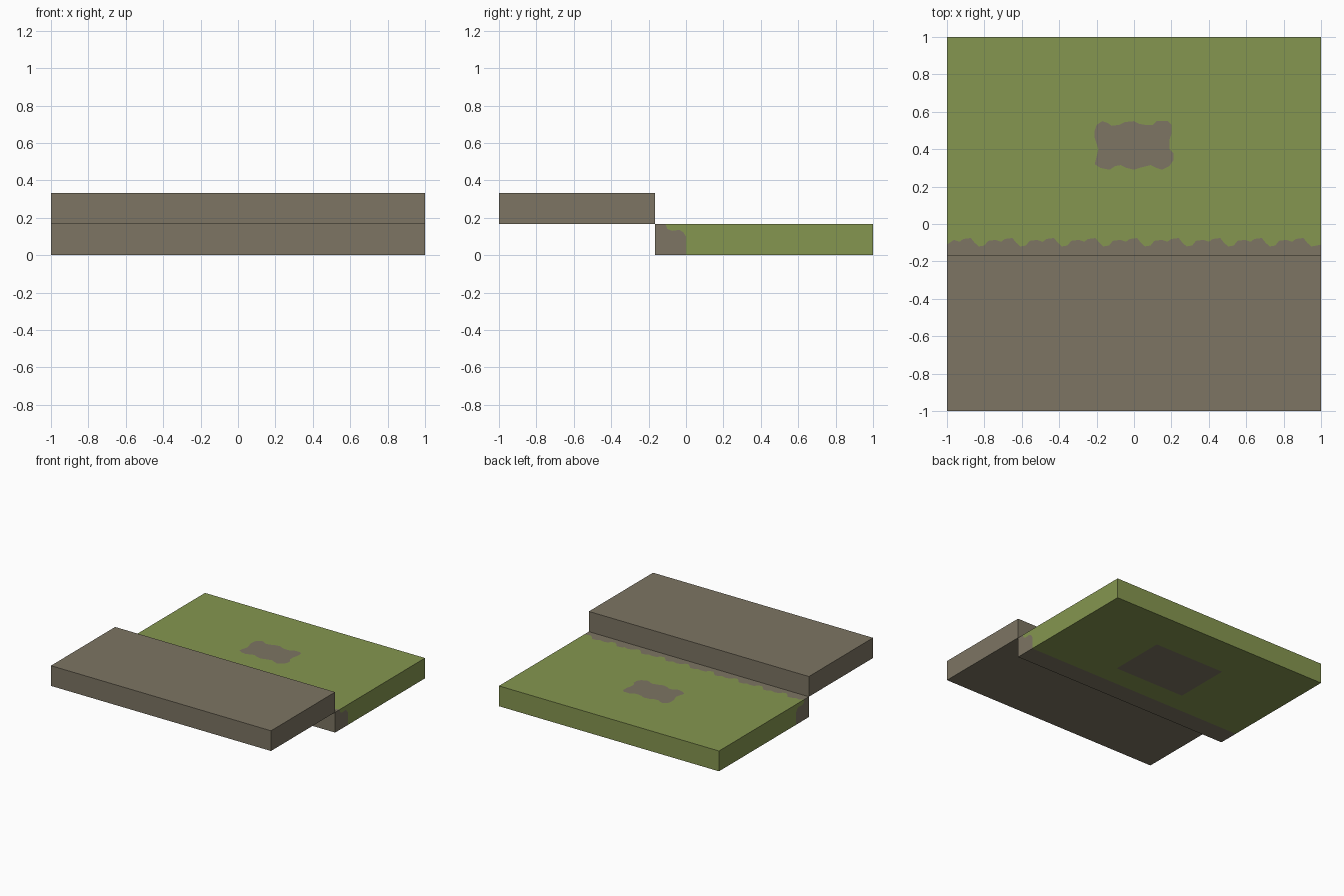
import bpy, bmesh
from mathutils import Vector
from mathutils.geometry import tessellate_polygon

if "Cube" in bpy.data.objects:
    bpy.data.objects.remove(bpy.data.objects["Cube"])


def material(name, colour):
    m = bpy.data.materials.new(name)
    m.diffuse_color = (*colour, 1)
    m.use_nodes = True
    m.node_tree.nodes["Principled BSDF"].inputs["Base Color"].default_value = m.diffuse_color
    return m


grass = material("grass_green", (0.235, 0.305, 0.08))
stone = material("stone_brown", (0.205, 0.178, 0.125))
GRASS, STONE = 0, 1

STEP_Y, MID_Z, TOP_Z, EDGE_Y = -0.167, 0.167, 0.333, -0.11


def finish(name, bm, mats):
    bmesh.ops.remove_doubles(bm, verts=bm.verts, dist=1e-5)
    mesh = bpy.data.meshes.new(name)
    bm.to_mesh(mesh)
    bm.free()
    for m in mats:
        mesh.materials.append(m)
    obj = bpy.data.objects.new(name, mesh)
    bpy.context.collection.objects.link(obj)
    return obj


def panel(bm, loops, place, normal, mat):
    """Flat coloured panel: outer loop plus optional holes."""
    flat = [p for loop in loops for p in loop]
    verts = [bm.verts.new(place(*p)) for p in flat]
    tris = tessellate_polygon([[Vector((a, b, 0)) for a, b in l] for l in loops])
    for tri in tris:
        face = bm.faces.new([verts[i] for i in tri])
        face.normal_update()
        if face.normal.dot(Vector(normal)) < 0:
            face.normal_flip()
        face.material_index = mat


# Upper stone ledge
bm = bmesh.new()
bmesh.ops.create_cube(bm, size=1)
for v in bm.verts:
    v.co = (v.co.x * 2,
            STEP_Y if v.co.y > 0 else -1,
            TOP_Z if v.co.z > 0 else MID_Z)
finish("stone_ledge", bm, [stone])

# Lower grassy block, with stone areas cut into its faces
bm = bmesh.new()

# ragged stone edge along the top, repeated along x
bump = [(0, -.12), (.03, -.115), (.05, -.09), (.09, -.085),
        (.12, -.095), (.14, -.08), (.18, -.075), (.2, -.1)]
wave = [(-0.83 + k * 2 / 9 + dx, y) for k in range(-1, 9) for dx, y in bump]
wave = [p for p in wave if -0.99 < p[0] < 0.99]
wave = [(-1, EDGE_Y)] + wave + [(1, EDGE_Y)]

# ragged stone patch on the top
patch = [(-.2, .53), (-.17, .55), (-.14, .54), (-.12, .525), (-.08, .53),
         (-.05, .545), (0, .55), (.03, .535), (.06, .53), (.1, .53),
         (.12, .55), (.18, .55), (.2, .53), (.2, .48), (.19, .45),
         (.19, .4), (.21, .38), (.21, .34), (.19, .31), (.15, .29),
         (.12, .3), (.09, .315), (.03, .3), (0, .29), (-.04, .3),
         (-.07, .315), (-.1, .31), (-.13, .29), (-.18, .3), (-.21, .32),
         (-.2, .36), (-.19, .4), (-.2, .43), (-.21, .46), (-.21, .5)]

top = lambda x, y: (x, y, MID_Z)
panel(bm, [wave + [(1, 1), (-1, 1)], patch], top, (0, 0, 1), GRASS)
panel(bm, [patch], top, (0, 0, 1), STONE)
panel(bm, [wave + [(1, STEP_Y), (-1, STEP_Y)]], top, (0, 0, 1), STONE)

# underside with a stone strip and a rectangular patch
base = lambda x, y: (x, y, 0)
square = [(-.32, .18), (.32, .18), (.32, .65), (-.32, .65)]
panel(bm, [[(-1, 0), (1, 0), (1, 1), (-1, 1)], square], base, (0, 0, -1), GRASS)
panel(bm, [square], base, (0, 0, -1), STONE)
panel(bm, [[(-1, STEP_Y), (1, STEP_Y), (1, 0), (-1, 0)]], base, (0, 0, -1), STONE)

# left and right ends with a rounded stone corner
ragged = [(0, 0), (0, .1), (-.015, .123), (-.035, .135),
          (-.075, .13), (-.1, .14), (EDGE_Y, MID_Z)]
for s in (-1, 1):
    end = lambda y, z, s=s: (s, y, z)
    panel(bm, [ragged + [(1, MID_Z), (1, 0)]], end, (s, 0, 0), GRASS)
    panel(bm, [ragged + [(STEP_Y, MID_Z), (STEP_Y, 0)]], end, (s, 0, 0), STONE)

# front and back walls
wall = [(-1, 0), (1, 0), (1, MID_Z), (-1, MID_Z)]
panel(bm, [wall], lambda x, z: (x, STEP_Y, z), (0, -1, 0), STONE)
panel(bm, [wall], lambda x, z: (x, 1, z), (0, 1, 0), GRASS)
finish("grass_block", bm, [grass, stone])
